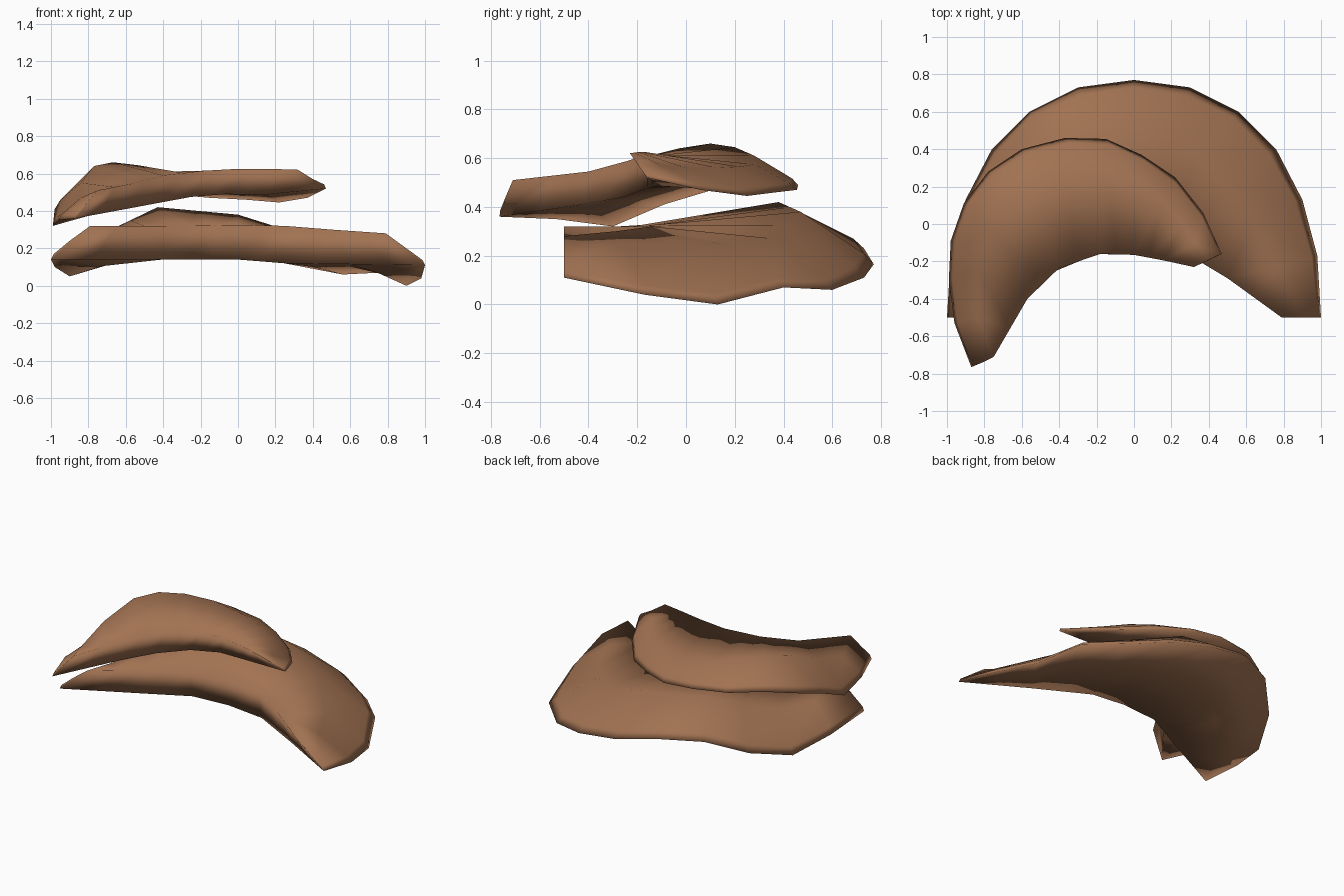
import bpy, bmesh
from mathutils import Vector

if "Cube" in bpy.data.objects:
    bpy.data.objects.remove(bpy.data.objects["Cube"])

N = 13  # stations along each bracket, left horn to right horn

brown = bpy.data.materials.new("bark brown")
brown.diffuse_color = (0.36, 0.17, 0.085, 1)
brown.use_nodes = True
brown.node_tree.nodes["Principled BSDF"].inputs["Base Color"].default_value = brown.diffuse_color


def resample(pts):
    """Spread a polyline evenly (by index) over the N stations."""
    pts = [Vector(p) for p in pts]
    out = []
    for i in range(N):
        t = i * (len(pts) - 1) / (N - 1)
        k = min(int(t), len(pts) - 2)
        out.append(pts[k].lerp(pts[k + 1], t - k))
    return out


def bracket(name, rim, ridge, lip_top, lip_bottom):
    """Crescent shelf lofted through lip, ridge, outer rim and underside."""
    rim, ridge, top, low = map(resample, (rim, ridge, lip_top, lip_bottom))
    edge = [a.lerp(b, 0.14) + Vector((0, 0, 0.015)) for a, b in zip(rim, ridge)]
    under = [a.lerp(b, 0.5) + Vector((0, 0, 0.01)) for a, b in zip(rim, low)]
    rows = [low, top, ridge, edge, rim, under]
    bm = bmesh.new()
    grid = [[bm.verts.new(p) for p in row] for row in rows]
    m = len(grid)
    for r in range(m):
        a, b = grid[r], grid[(r + 1) % m]
        for i in range(N - 1):
            bm.faces.new((a[i], a[i + 1], b[i + 1], b[i]))
    # horn ends
    for i in (0, N - 1):
        bm.faces.new([grid[r][i] for r in range(m)])
    bmesh.ops.remove_doubles(bm, verts=bm.verts, dist=0.012)
    bmesh.ops.recalc_face_normals(bm, faces=bm.faces)
    for f in bm.faces:
        f.smooth = True
    me = bpy.data.meshes.new(name)
    bm.to_mesh(me)
    bm.free()
    me.materials.append(brown)
    ob = bpy.data.objects.new(name, me)
    bpy.context.collection.objects.link(ob)
    return ob


# large lower shelf
bracket(
    "lower_bracket",
    rim=[(-1, -.5, .14), (-.98, -.17, .10), (-.9, .13, .05), (-.76, .4, .13),
         (-.56, .6, .23), (-.3, .73, .23), (0, .77, .165), (.3, .73, .11),
         (.56, .6, .06), (.76, .4, .07), (.9, .13, 0), (.98, -.17, .04),
         (1, -.5, .11)],
    ridge=[(-.9, -.5, .24), (-.72, .04, .28), (-.43, .38, .42), (0, .47, .38),
           (.35, .36, .27), (.64, .04, .21), (.9, -.5, .2)],
    lip_top=[(-.79, -.5, .32), (-.5, -.28, .32), (-.26, -.16, .32),
             (0, -.15, .325), (.25, -.14, .32), (.5, -.29, .3), (.79, -.5, .28)],
    lip_bottom=[(-1, -.5, .14), (-.55, -.27, .14), (-.26, -.12, .14),
                (0, -.1, .14), (.25, -.1, .12), (.6, -.28, .115), (1, -.5, .11)])

# smaller upper shelf
bracket(
    "upper_bracket",
    rim=[(-.87, -.765, .36), (-.96, -.53, .35), (-.99, -.3, .32), (-.98, -.09, .41),
         (-.91, .11, .47), (-.78, .28, .51), (-.6, .4, .5), (-.37, .46, .49),
         (-.15, .455, .47), (.04, .37, .46), (.22, .25, .445), (.37, .06, .47),
         (.47, -.16, .52)],
    ridge=[(-.81, -.74, .44), (-.84, -.5, .47), (-.84, -.25, .55), (-.77, -.03, .64),
           (-.67, .1, .66), (-.54, .2, .645), (-.38, .28, .61), (-.15, .28, .575),
           (.02, .22, .565), (.15, .13, .56), (.26, 0, .56), (.33, -.1, .57),
           (.4, -.19, .57)],
    lip_top=[(-.75, -.71, .51), (-.57, -.4, .545), (-.4, -.235, .59),
             (-.18, -.16, .615), (0, -.165, .625), (.16, -.195, .625),
             (.32, -.23, .62)],
    lip_bottom=[(-.87, -.765, .36), (-.6, -.42, .41), (-.44, -.26, .44),
                (-.25, -.16, .475), (-.06, -.11, .49), (.13, -.1, .485),
                (.47, -.16, .52)])
